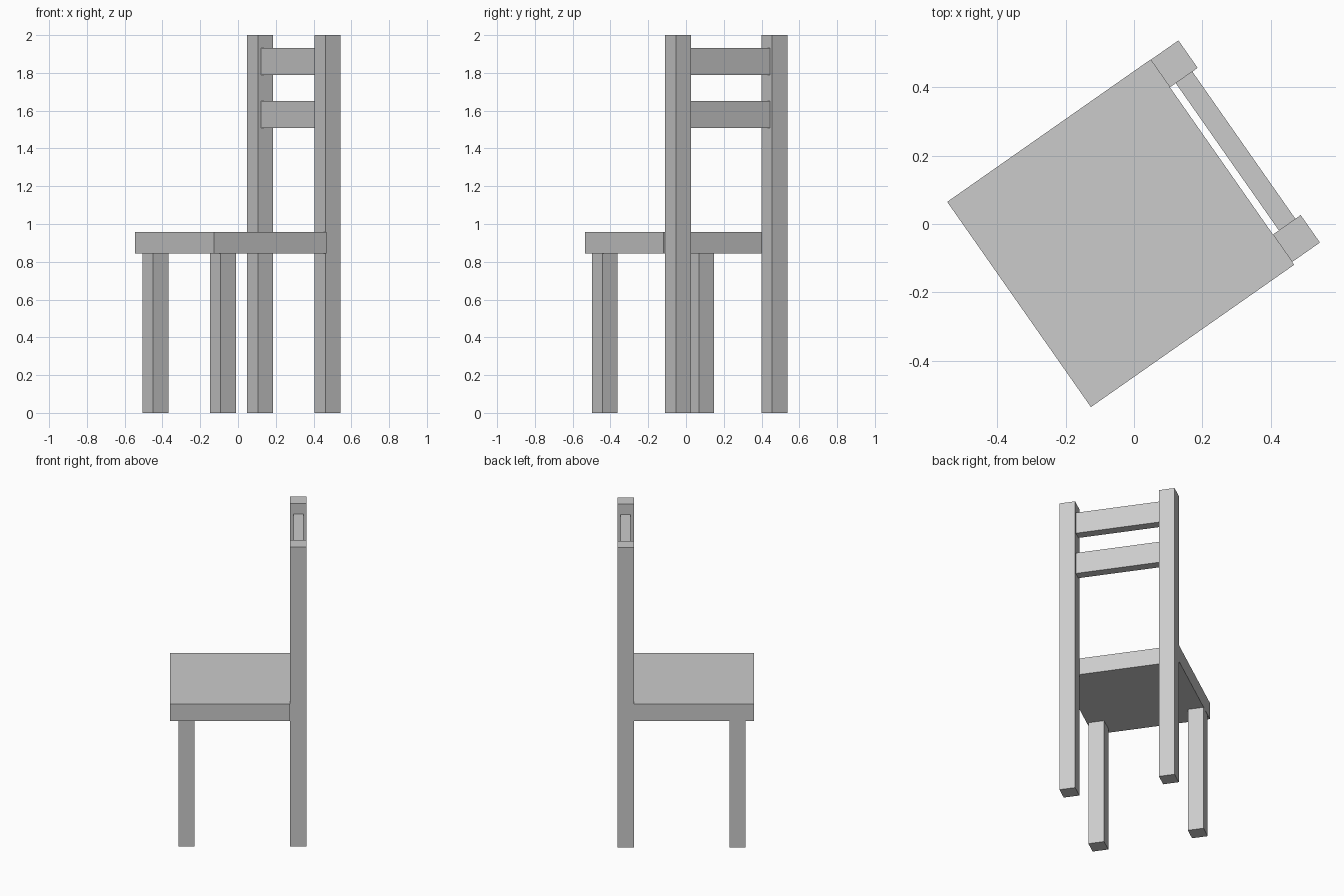
import bpy
from math import radians
from mathutils import Matrix

if "Cube" in bpy.data.objects:
    bpy.data.objects.remove(bpy.data.objects["Cube"])

TURN = Matrix.Rotation(radians(35), 4, 'Z')  # whole chair is turned 35 degrees


def box(name, x, y, z):
    """Box from (min, max) ranges in the chair's own frame (+x is the back)."""
    bpy.ops.mesh.primitive_cube_add(size=1)
    ob = bpy.context.object
    ob.name = name
    size = Matrix.Diagonal((x[1] - x[0], y[1] - y[0], z[1] - z[0], 1))
    place = Matrix.Translation((sum(x) / 2, sum(y) / 2, sum(z) / 2))
    ob.data.transform(place @ size)
    ob.matrix_world = TURN
    return ob


# Seat slab
box("seat", (-0.41, 0.315), (-0.366, 0.366), (0.845, 0.957))

# Front legs and tall back posts, one pair per side
for side, y in (("left", 0.316), ("right", -0.307)):
    span = (y - 0.049, y + 0.049)
    box("front_leg_" + side, (-0.361, -0.262), span, (0, 0.845))
    box("back_post_" + side, (0.315, 0.414), span, (0, 2))

# Back rails between the posts
for name, z in (("lower", 1.507), ("upper", 1.788)):
    box("back_rail_" + name, (0.336, 0.395), (-0.258, 0.267), (z, z + 0.143))
